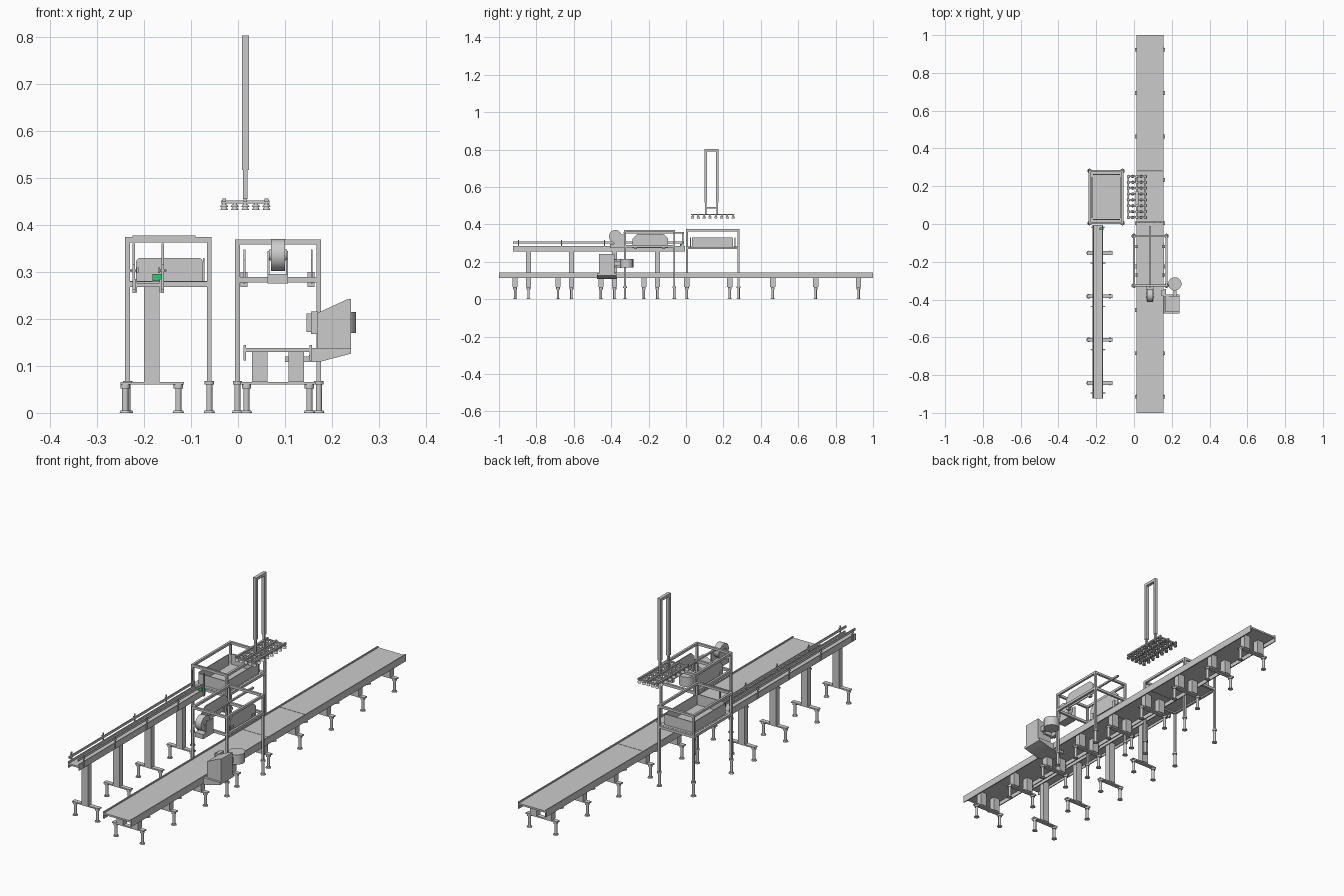
import bpy, bmesh, math
from mathutils import Matrix, Vector


class Part:
    """Collects primitives into one named object."""
    def __init__(self, name):
        self.name, self.bm = name, bmesh.new()

    def box(self, x0, x1, y0, y1, z0, z1):
        m = Matrix.Translation(((x0 + x1) / 2, (y0 + y1) / 2, (z0 + z1) / 2))
        bmesh.ops.create_cube(self.bm, size=1, matrix=m @ Matrix.Diagonal((x1 - x0, y1 - y0, z1 - z0, 1)))

    def cyl(self, a, b, r, r2=None, n=16):
        a, b = Vector(a), Vector(b)
        rot = Vector((0, 0, 1)).rotation_difference(b - a).to_matrix().to_4x4()
        bmesh.ops.create_cone(self.bm, cap_ends=True, segments=n, radius1=r, radius2=r if r2 is None else r2,
                              depth=(b - a).length, matrix=Matrix.Translation((a + b) / 2) @ rot)

    def prism(self, pts, axis, lo, hi):
        def place(u, v, w):
            return (w, u, v) if axis == 'x' else (u, w, v)
        lower = [self.bm.verts.new(place(u, v, lo)) for u, v in pts]
        upper = [self.bm.verts.new(place(u, v, hi)) for u, v in pts]
        n = len(pts)
        self.bm.faces.new(lower)
        self.bm.faces.new(upper[::-1])
        for i in range(n):
            self.bm.faces.new((lower[i], upper[i], upper[(i + 1) % n], lower[(i + 1) % n]))

    def foot(self, x, y, top=0.065):
        self.cyl((x, y, 0), (x, y, 0.005), 0.012, 0.010)
        self.cyl((x, y, 0.004), (x, y, top), 0.0065)
        self.cyl((x, y, top - 0.008), (x, y, top), 0.010)

    def done(self, color=None):
        bmesh.ops.recalc_face_normals(self.bm, faces=self.bm.faces)
        me = bpy.data.meshes.new(self.name)
        self.bm.to_mesh(me)
        self.bm.free()
        ob = bpy.data.objects.new(self.name, me)
        bpy.context.collection.objects.link(ob)
        if color:
            mat = bpy.data.materials.new(self.name)
            mat.diffuse_color = color
            me.materials.append(mat)
        bpy.ops.object.select_all(action='DESELECT')
        ob.select_set(True)
        bpy.context.view_layer.objects.active = ob
        bpy.ops.object.shade_smooth_by_angle(angle=math.radians(35))


def rounded(u0, u1, v0, v1, r):
    """Panel outline with rounded top corners."""
    pts = [(u0, v0), (u1, v0)]
    for cx, a0 in ((u1 - r, 0), (u0 + r, 90)):
        for k in range(6):
            a = math.radians(a0 + 18 * k)
            pts.append((cx + r * math.cos(a), v1 - r + r * math.sin(a)))
    return pts


def frame(name, x0, x1, y0, y1, top, mid):
    """Four-post stand with top and middle rails; limits are outer edges."""
    t = 0.010
    p = Part(name)
    for x in (x0, x1 - t):
        for y in (y0, y1 - t):
            p.box(x, x + t, y, y + t, 0.06, top)
            p.foot(x + t / 2, y + t / 2, 0.068)
    for z, h in ((top - 0.011, 0.011), (mid, 0.012)):
        for y in (y0, y1 - t):
            p.box(x0 + t, x1 - t, y, y + t, z, z + h)
        for x in (x0, x1 - t):
            p.box(x, x + t, y0 + t, y1 - t, z, z + h)
    p.done()


# Main conveyor bed and belt
p = Part("main_conveyor_rails")
for x in (0.012, 0.152):
    p.box(x, x + 0.005, -1, 1, 0.112, 0.144)
p.done()
p = Part("main_conveyor_belt")
for a, b in ((-1, 0.009), (0.011, 0.279), (0.281, 1)):
    p.box(0.017, 0.152, a, b, 0.130, 0.138)
p.done()

# Main conveyor legs
p = Part("main_conveyor_legs")
for i in range(9):
    y = -0.914 + 0.2296 * i
    p.box(0.005, 0.165, y - 0.010, y + 0.010, 0.060, 0.066)
    for x in (0.030, 0.107):
        p.box(x, x + 0.033, y - 0.014, y + 0.014, 0.066, 0.130)
    for x in (0.018, 0.152):
        p.foot(x, y, 0.06)
p.done()

# Infeed conveyor bed, guides and legs
p = Part("infeed_conveyor_bed")
p.box(-0.215, -0.167, -0.925, -0.005, 0.268, 0.276)
for x in (-0.219, -0.167):
    p.box(x, x + 0.004, -0.925, -0.005, 0.256, 0.285)
p.done()
p = Part("infeed_guide_rails")
for x, s in ((-0.214, -1), (-0.168, 1)):
    p.box(x - 0.002, x + 0.002, -0.925, -0.01, 0.298, 0.309)
    for i in range(4):
        y = -0.895 + 0.2296 * i
        p.box(x + s * 0.008 - 0.0025, x + s * 0.008 + 0.0025, y - 0.003, y + 0.003, 0.262, 0.316)
        p.cyl((x, y, 0.303), (x + s * 0.016, y, 0.303), 0.002, n=8)
    p.box(x + s * 0.008 - 0.0025, x + s * 0.008 + 0.0025, -0.022, -0.014, 0.255, 0.36)
p.done()
p = Part("infeed_legs")
for i in range(4):
    y = -0.842 + 0.2296 * i
    p.box(-0.200, -0.167, y - 0.013, y + 0.013, 0.066, 0.270)
    p.box(-0.250, -0.115, y - 0.010, y + 0.010, 0.060, 0.066)
    for x in (-0.240, -0.127):
        p.foot(x, y, 0.06)
p.done()

# Green sensor at the infeed end
p = Part("green_sensor")
p.box(-0.182, -0.162, -0.032, -0.018, 0.281, 0.296)
p.done((0.03, 0.6, 0.18, 1))

# Collecting station with tray
frame("tray_station_frame", -0.240, -0.056, 0.0, 0.286, 0.374, 0.268)
p = Part("tray")
p.box(-0.230, -0.066, 0.010, 0.276, 0.275, 0.281)
for y in (0.022, 0.260):
    p.prism(rounded(-0.217, -0.075, 0.278, 0.33, 0.010), 'y', y, y + 0.004)
for x in (-0.224, -0.075):
    p.prism(rounded(0.032, 0.250, 0.278, 0.33, 0.004), 'x', x, x + 0.004)
p.box(-0.225, -0.09, 0.002, 0.006, 0.374, 0.378)
p.done()

# Case closing station over the main conveyor
frame("closing_station_frame", -0.006, 0.177, -0.331, -0.058, 0.369, 0.277)
p = Part("closing_side_guides")
for x, s in ((0.014, 1), (0.157, -1)):
    p.prism([(-0.285, 0.275), (-0.095, 0.275), (-0.095, 0.325), (-0.12, 0.348), (-0.26, 0.348), (-0.285, 0.325)],
            'x', x - 0.002, x + 0.002)
    for y in (-0.27, -0.12):
        p.box(x - 0.009, x + 0.006, y - 0.008, y + 0.008, 0.268, 0.300)
p.done()
p = Part("closing_top_bar")
p.box(0.080, 0.088, -0.335, -0.01, 0.352, 0.360)
p.done()

# Tape roll on its holder
p = Part("tape_roll")
p.cyl((0.070, -0.378, 0.336), (0.100, -0.378, 0.336), 0.034, n=32)
p.cyl((0.066, -0.378, 0.336), (0.104, -0.378, 0.336), 0.012, n=24)
p.done()
p = Part("tape_holder")
p.box(0.063, 0.106, -0.405, -0.331, 0.275, 0.296)
for x in (0.063, 0.102):
    p.box(x, x + 0.004, -0.385, -0.331, 0.294, 0.345)
p.done()

# Side label unit: slanted case, foot plate, spool and head
p = Part("label_unit_case")
p.prism([(0.168, 0.138), (0.240, 0.138), (0.240, 0.242), (0.233, 0.242), (0.168, 0.212)], 'y', -0.465, -0.382)
p.prism([(0.100, 0.108), (0.172, 0.108), (0.240, 0.126), (0.240, 0.138), (0.158, 0.138), (0.150, 0.120),
         (0.100, 0.120)], 'y', -0.475, -0.372)
p.done()
p = Part("label_unit_spool")
p.cyl((0.216, -0.317, 0.170), (0.216, -0.317, 0.215), 0.035, n=32)
p.box(0.208, 0.224, -0.385, -0.317, 0.180, 0.204)
p.done()
p = Part("label_unit_head")
p.box(0.155, 0.170, -0.385, -0.345, 0.168, 0.216)
p.box(0.146, 0.156, -0.380, -0.350, 0.172, 0.212)
p.box(0.168, 0.208, -0.385, -0.372, 0.172, 0.212)
p.done()

# Lifting gantry posts
p = Part("gripper_posts")
for y in (0.106, 0.168):
    p.box(0.008, 0.023, y - 0.0065, y + 0.0065, 0.517, 0.803)
    p.box(0.011, 0.020, y - 0.004, y + 0.004, 0.455, 0.517)
p.box(0.008, 0.023, 0.106, 0.168, 0.790, 0.803)
p.box(0.011, 0.020, 0.106, 0.168, 0.484, 0.492)
p.done()

# Gripper lattice and suction cups
xs = [0.0155 + 0.0225 * k for k in range(-2, 3)]
ys = [0.035 + 0.031 * k for k in range(8)]
p = Part("gripper_lattice")
for y in ys:
    p.box(-0.036, 0.067, y - 0.004, y + 0.004, 0.446, 0.452)
for x in (xs[0], xs[2], xs[4]):
    p.box(x - 0.004, x + 0.004, 0.027, 0.260, 0.449, 0.456)
p.done()
p = Part("suction_cups")
for x in xs:
    for y in ys:
        p.cyl((x, y, 0.442), (x, y, 0.447), 0.004, n=12)
        p.cyl((x, y, 0.438), (x, y, 0.443), 0.009, 0.006, n=12)
        p.cyl((x, y, 0.432), (x, y, 0.438), 0.008, 0.005, n=12)
p.done()
